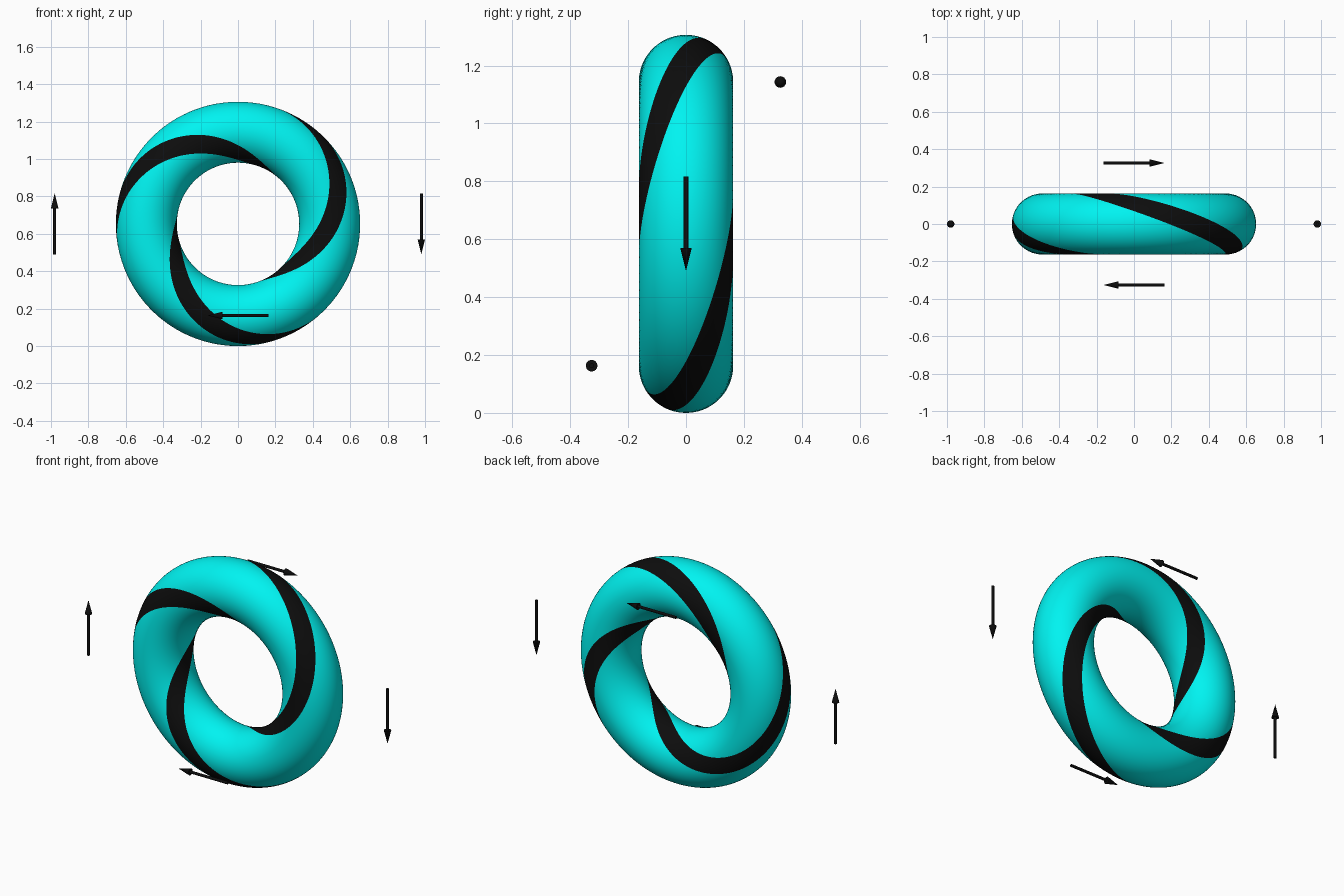
import bpy, bmesh
from math import sin, cos, pi, radians
from mathutils import Vector, Matrix

if "Cube" in bpy.data.objects:
    bpy.data.objects.remove(bpy.data.objects["Cube"])

MAJOR, MINOR, MID = 0.49, 0.163, 0.653   # ring radii and centre height
AROUND, TUBE, BAND = 180, 72, 8          # mesh steps and stripe width in faces


def material(name, color):
    m = bpy.data.materials.new(name)
    m.diffuse_color = (*color, 1)
    m.use_nodes = True
    m.node_tree.nodes["Principled BSDF"].inputs["Base Color"].default_value = m.diffuse_color
    return m


cyan = material("cyan", (0.0, 0.9, 0.88))
black = material("black", (0.004, 0.004, 0.004))


def make_object(name, bm, mats):
    bmesh.ops.recalc_face_normals(bm, faces=bm.faces)
    mesh = bpy.data.meshes.new(name)
    bm.to_mesh(mesh)
    bm.free()
    for m in mats:
        mesh.materials.append(m)
    ob = bpy.data.objects.new(name, mesh)
    bpy.context.collection.objects.link(ob)
    bpy.ops.object.select_all(action='DESELECT')
    ob.select_set(True)
    bpy.context.view_layer.objects.active = ob
    bpy.ops.object.shade_smooth_by_angle(angle=radians(40))
    return ob


# Ring: the mesh twists 1.5 turns per lap, so the stripe follows its edge loops
bm = bmesh.new()
rows = []
for i in range(AROUND):
    a = radians(60) - 2 * pi * i / AROUND
    row = []
    for j in range(TUBE):
        t = 2 * pi * (j - BAND / 2) / TUBE + 1.5 * 2 * pi * i / AROUND
        r = MAJOR + MINOR * cos(t)
        row.append(bm.verts.new((r * cos(a), -MINOR * sin(t), MID + r * sin(a))))
    rows.append(row)
rows.append(rows[0][TUBE // 2:] + rows[0][:TUBE // 2])   # seam closes half a turn on
for i in range(AROUND):
    for j in range(TUBE):
        k = (j + 1) % TUBE
        f = bm.faces.new((rows[i][j], rows[i][k], rows[i + 1][k], rows[i + 1][j]))
        f.material_index = 1 if j % (TUBE // 2) < BAND else 0
make_object("striped_ring", bm, [cyan, black])


# Arrows: thin shaft with a cone head, showing the direction of rotation
def arrow(name, centre, direction, length=0.326, head=0.08):
    bm = bmesh.new()
    shaft = length - head
    bmesh.ops.create_cone(bm, cap_ends=True, segments=24, radius1=0.008, radius2=0.008,
                          depth=shaft, matrix=Matrix.Translation((0, 0, -head / 2)))
    bmesh.ops.create_cone(bm, cap_ends=True, segments=24, radius1=0.02, radius2=0,
                          depth=head, matrix=Matrix.Translation((0, 0, shaft / 2)))
    turn = Vector((0, 0, 1)).rotation_difference(Vector(direction)).to_matrix().to_4x4()
    bmesh.ops.transform(bm, matrix=Matrix.Translation(centre) @ turn, verts=bm.verts)
    make_object(name, bm, [black])


arrow("left_arrow", (-0.98, 0, MID), (0, 0, 1))
arrow("right_arrow", (0.98, 0, MID), (0, 0, -1))
arrow("front_arrow", (0, -0.326, MID - MAJOR), (-1, 0, 0))
arrow("back_arrow", (0, 0.326, MID + MAJOR), (1, 0, 0))
